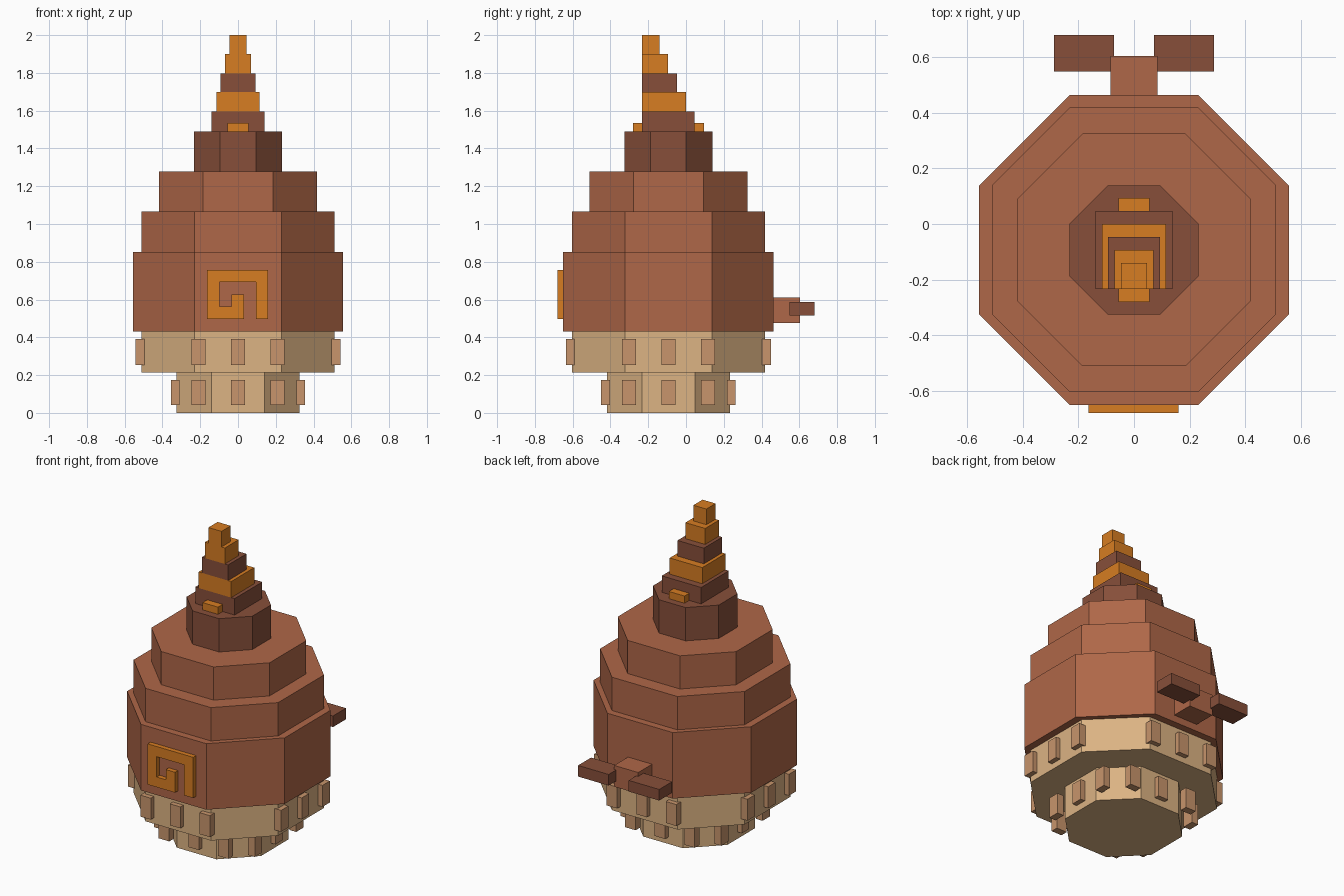
import bpy, bmesh

if "Cube" in bpy.data.objects:
    bpy.data.objects.remove(bpy.data.objects["Cube"])

CY = -0.093  # y of the body's axis


def material(name, rgb):
    m = bpy.data.materials.new(name)
    lin = [((c / 255 + 0.055) / 1.055) ** 2.4 for c in rgb]
    m.diffuse_color = (*lin, 1)
    m.use_nodes = True
    m.node_tree.nodes["Principled BSDF"].inputs["Base Color"].default_value = m.diffuse_color
    return m


CLAY = material("clay brown", (175, 103, 72))
DARK = material("dark brown", (135, 79, 58))
ORANGE = material("orange", (215, 125, 34))
CREAM = material("cream", (220, 179, 131))
TAN = material("tan", (200, 149, 108))


def finish(name, bm, mat):
    bmesh.ops.recalc_face_normals(bm, faces=bm.faces)
    mesh = bpy.data.meshes.new(name)
    bm.to_mesh(mesh)
    bm.free()
    mesh.materials.append(mat)
    ob = bpy.data.objects.new(name, mesh)
    bpy.context.collection.objects.link(ob)
    return ob


def prism(bm, outline, z0, z1):
    face = bm.faces.new([bm.verts.new((x, y, z0)) for x, y in outline])
    ext = bmesh.ops.extrude_face_region(bm, geom=[face], use_keep_orig=True)
    for v in ext["geom"]:
        if isinstance(v, bmesh.types.BMVert):
            v.co.z = z1


def add_box(bm, x0, x1, y0, y1, z0, z1):
    prism(bm, [(x0, y0), (x1, y0), (x1, y1), (x0, y1)], z0, z1)


def box(name, mat, *bounds):
    bm = bmesh.new()
    add_box(bm, *bounds)
    return finish(name, bm, mat)


def tier(name, mat, r, f, z0, z1):
    """Octagonal tier: r = half width, f = half length of the straight sides."""
    pts = [(r, -f), (r, f), (f, r), (-f, r), (-r, f), (-r, -f), (-f, -r), (f, -r)]
    bm = bmesh.new()
    prism(bm, [(x, y + CY) for x, y in pts], z0, z1)
    return finish(name, bm, mat)


# Stacked octagonal body
tier("base_tier", CREAM, 0.325, 0.14, 0.0, 0.215)
tier("lower_tier", CREAM, 0.511, 0.231, 0.215, 0.43)
tier("belly_tier", CLAY, 0.557, 0.231, 0.43, 0.852)
tier("shoulder_tier", CLAY, 0.511, 0.231, 0.852, 1.065)
tier("upper_tier", CLAY, 0.418, 0.185, 1.065, 1.277)
tier("neck_tier", DARK, 0.232, 0.094, 1.277, 1.49)

# Three studs on each main side of the two cream tiers
for name, r, z0, z1 in (("base_studs", 0.325, 0.043, 0.175),
                        ("lower_studs", 0.511, 0.253, 0.39)):
    bm = bmesh.new()
    for s in (-1, 1):
        a, b = sorted((s * (r - 0.016), s * (r + 0.031)))
        for t in (-0.209, 0, 0.209):
            add_box(bm, t - 0.037, t + 0.037, CY + a, CY + b, z0, z1)
            add_box(bm, a, b, CY + t - 0.037, CY + t + 0.037, z0, z1)
    finish(name, bm, TAN)

# Stepped spire with a flush front
z = [1.49, 1.595, 1.698, 1.798, 1.9, 2.0]
for i, (w, back, mat) in enumerate(((0.139, 0.046, DARK), (0.115, 0.0, ORANGE),
                                    (0.093, -0.047, DARK), (0.07, -0.094, ORANGE),
                                    (0.046, -0.14, ORANGE))):
    box(f"spire_step_{i + 1}", mat, -w, w, -0.233, back, z[i], z[i + 1])
box("spire_peg", ORANGE, -0.055, 0.055, -0.28, 0.094, 1.49, 1.536)

# Square spiral emblem on the front: one outline, extruded
gx = [-0.163 + 0.0645 * i for i in range(6)]
gz = [0.497 + 0.065 * i for i in range(5)]
steps = [(0, 0), (3, 0), (3, 2), (2, 2), (2, 1), (1, 1), (1, 3),
         (4, 3), (4, 0), (5, 0), (5, 4), (0, 4)]
bm = bmesh.new()
face = bm.faces.new([bm.verts.new((gx[i], -0.68, gz[k])) for i, k in steps])
ext = bmesh.ops.extrude_face_region(bm, geom=[face], use_keep_orig=True)
for v in ext["geom"]:
    if isinstance(v, bmesh.types.BMVert):
        v.co.y = -0.648
finish("spiral_emblem", bm, ORANGE)

# Tail with two fins
box("tail_stem", CLAY, -0.085, 0.085, 0.44, 0.604, 0.475, 0.611)
for side, a, b in (("left", -0.287, -0.071), ("right", 0.071, 0.287)):
    box(f"tail_fin_{side}", DARK, a, b, 0.549, 0.68, 0.515, 0.586)
